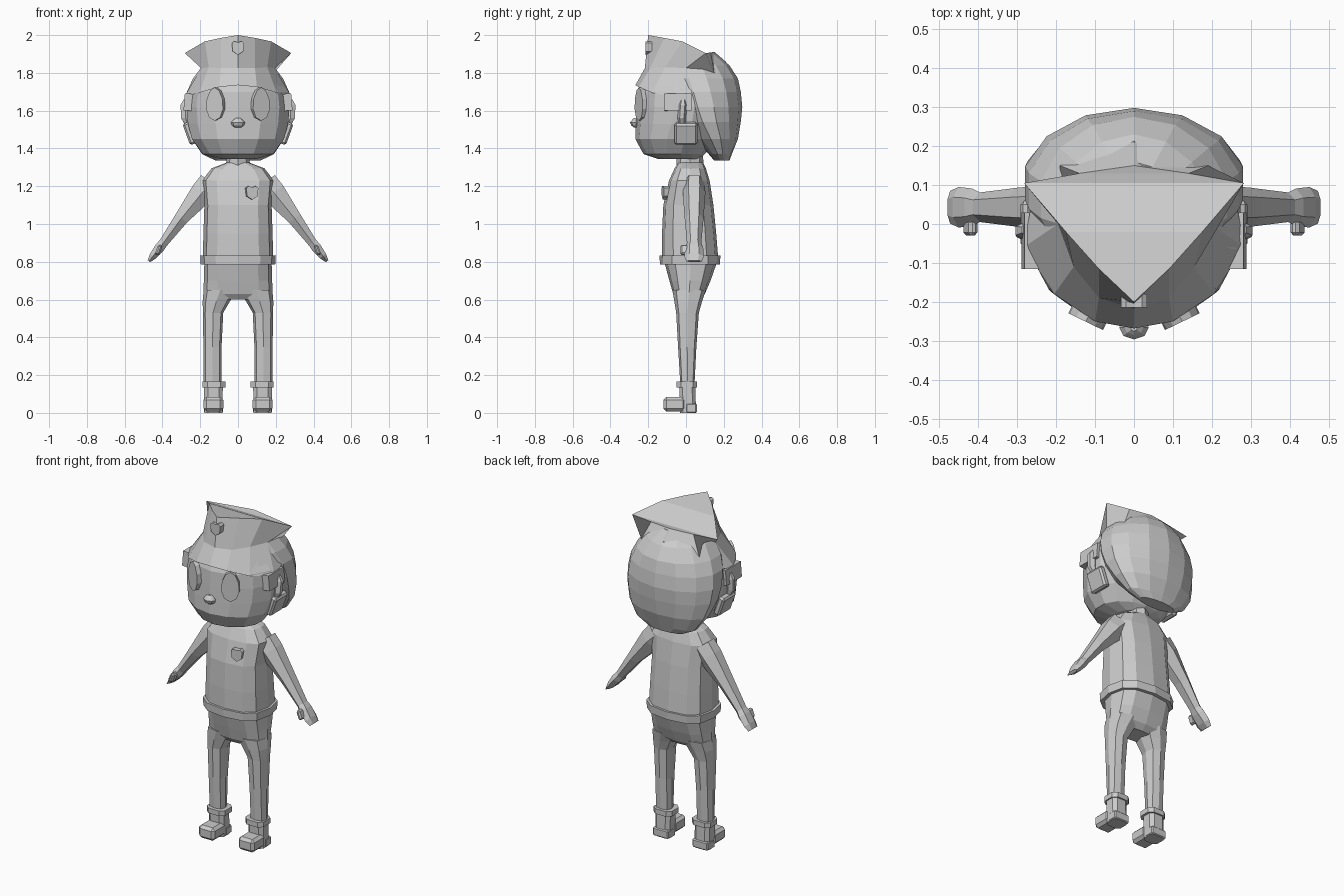
import bpy, bmesh, math
from mathutils import Vector, Matrix

if "Cube" in bpy.data.objects:
    bpy.data.objects.remove(bpy.data.objects["Cube"])

grey = bpy.data.materials.new("plain grey")
grey.diffuse_color = (0.6, 0.6, 0.6, 1)
grey.use_nodes = True
grey.node_tree.nodes["Principled BSDF"].inputs["Base Color"].default_value = grey.diffuse_color


def finish(name, bm, mirror=False):
    bmesh.ops.recalc_face_normals(bm, faces=bm.faces)
    mesh = bpy.data.meshes.new(name)
    bm.to_mesh(mesh)
    bm.free()
    mesh.materials.append(grey)
    ob = bpy.data.objects.new(name, mesh)
    bpy.context.collection.objects.link(ob)
    if mirror:
        ob.modifiers.new("mirror", 'MIRROR')
    return ob


def skin(name, loops, mirror=False, caps=True):
    """Join equal-length closed loops of points into a solid."""
    bm = bmesh.new()
    rows = [[bm.verts.new(p) for p in lp] for lp in loops]
    for a, b in zip(rows, rows[1:]):
        for i in range(len(a)):
            j = (i + 1) % len(a)
            bm.faces.new((a[i], a[j], b[j], b[i]))
    if caps:
        bm.faces.new(rows[0])
        bm.faces.new(rows[-1])
    return finish(name, bm, mirror)


def spow(v, e):
    return math.copysign(abs(v) ** e, v)


def loft(name, rings, n=12, e=1.0, mirror=False, phase=0.0):
    """Rings are (centre x, z, half width, front y, back y)."""
    loops = []
    for cx, z, rx, yf, yb in rings:
        cy, ry = (yf + yb) / 2, (yb - yf) / 2
        ang = [2 * math.pi * (i + phase) / n for i in range(n)]
        loops.append([(cx + rx * spow(math.sin(a), e), cy - ry * spow(math.cos(a), e), z) for a in ang])
    return skin(name, loops, mirror)


def block(name, lo, hi, bevel=0.0, mirror=False, turn=0.0):
    """Box between two corners, leaned about the y axis."""
    lo, hi = Vector(lo), Vector(hi)
    bm = bmesh.new()
    bmesh.ops.create_cube(bm, size=1)
    bmesh.ops.scale(bm, vec=hi - lo, verts=bm.verts)
    if bevel:
        bmesh.ops.bevel(bm, geom=bm.edges[:], offset=bevel, segments=1, affect='EDGES')
    bm.transform(Matrix.Translation((lo + hi) / 2) @ Matrix.Rotation(turn, 4, 'Y'))
    return finish(name, bm, mirror)


def plate(name, outline, depth, matrix, mirror=False):
    """Flat outline in x,z with thickness along y."""
    loops = [[matrix @ Vector((x, y, z)) for x, z in outline] for y in (-depth / 2, depth / 2)]
    return skin(name, loops, mirror)


# Head with flat underside
loft("head", [(0, 1.345, .10, -.15, .07), (0, 1.37, .19, -.225, .10), (0, 1.45, .25, -.268, .16),
              (0, 1.53, .272, -.266, .22), (0, 1.62, .28, -.262, .24), (0, 1.70, .27, -.258, .24),
              (0, 1.76, .22, -.235, .22)], 14)

# Hair shell round the back and crown
loft("hair", [(0, 1.335, .12, .15, .23), (0, 1.37, .195, .12, .243), (0, 1.45, .25, .04, .275),
              (0, 1.54, .28, -.04, .29), (0, 1.62, .287, -.09, .298), (0, 1.70, .277, -.12, .29),
              (0, 1.77, .245, -.15, .275), (0, 1.84, .19, -.15, .23), (0, 1.90, .11, -.12, .16)], 14)
block("sideburn", (.235, -.115, 1.60), (.285, .03, 1.69), mirror=True, turn=-.08)
block("side_lock", (.235, -.06, 1.42), (.275, .06, 1.54), .01, True, turn=.35)

# Ears
loft("ear", [(.265, 1.53, .022, -.04, .0), (.277, 1.56, .028, -.045, .0),
             (.28, 1.63, .028, -.04, .005), (.27, 1.66, .02, -.03, .0)], 6, mirror=True)

# Peaked cap: half columns from front to back (brim, waist, top), mirrored into loops
half = [((0, -.268, 1.735), (0, -.218, 1.825), (0, -.2, 2.0)),
        ((.10, -.25, 1.725), (.09, -.19, 1.825), (.09, -.115, 1.985)),
        ((.205, -.18, 1.695), (.155, -.11, 1.83), (.175, -.02, 1.967)),
        ((.283, -.06, 1.675), (.195, .0, 1.825), (.282, .105, 1.905)),
        ((.255, .10, 1.72), (.19, .15, 1.80), (.14, .13, 1.908)),
        ((0, .26, 1.78), (0, .21, 1.86), (0, .15, 1.912))]
cap_loops = []
for k in range(3):
    right = [c[k] for c in half]
    cap_loops.append(right + [(-x, y, z) for x, y, z in right[-2:0:-1]])
skin("cap_side", cap_loops, caps=False)
bm = bmesh.new()
pts = [bm.verts.new(p) for p in cap_loops[2]]
for i in range(4):
    quad = (pts[i], pts[i + 1], pts[-i - 1], pts[-i]) if i else (pts[0], pts[1], pts[-1])
    bm.faces.new(quad)
bm.faces.new((pts[4], pts[5], pts[6]))
finish("cap_top", bm)

# Eyes and nose
oval = [(.05 * math.sin(a) * (1 - .12 * math.cos(a)), .088 * math.cos(a))
        for a in (i * math.pi / 5 for i in range(10))]
plate("eye", oval, .028, Matrix.Translation((.118, -.238, 1.635)) @ Matrix.Rotation(.45, 4, 'Z'), True)
loft("nose", [(0, 1.51, .015, -.275, -.25), (0, 1.522, .032, -.29, -.24), (0, 1.538, .038, -.296, -.235),
              (0, 1.552, .025, -.285, -.245), (0, 1.562, .01, -.275, -.25)], 8)

# Shield badges on cap and chest
shield = [(-.033, .025), (-.02, .035), (0, .03), (.02, .035), (.033, .025),
          (.028, -.018), (0, -.036), (-.028, -.018)]
plate("cap_badge", shield, .035, Matrix.Translation((0, -.197, 1.932)))
plate("chest_badge", shield, .03, Matrix.Translation((.073, -.108, 1.165)) @ Matrix.Rotation(.2, 4, 'Z'))

# Neck, shirt and belt
loft("neck", [(0, 1.29, .065, -.05, .095), (0, 1.36, .06, -.05, .09)], 8)
loft("shirt", [(0, 1.325, .06, -.04, .09), (0, 1.295, .14, -.06, .105), (0, 1.23, .19, -.09, .125),
               (0, 1.10, .178, -.12, .145), (0, .95, .183, -.127, .16), (0, .80, .187, -.127, .172)], 12, .75)
loft("belt", [(0, .785, .197, -.138, .18), (0, .832, .2, -.14, .182)], 12, .75)

# Arms and hands: leaning hexagonal sections
arm = [(.14, 1.215, .07, .055), (.19, 1.165, .062, .06), (.30, 1.03, .037, .05), (.395, .90, .024, .038),
       (.415, .875, .026, .048), (.45, .83, .02, .052), (.472, .803, .008, .042)]
d = Vector((.78, 0, .63))
loops = []
for x, z, t, w in arm:
    c = Vector((x, .043, z))
    loops.append([c + d * t * u + Vector((0, w * v, 0))
                  for u, v in ((1, -.5), (1, .5), (0, 1), (-1, .5), (-1, -.5), (0, -1))])
skin("arm", loops, True)
block("thumb", (.408, -.03, .835), (.432, .012, .89), .008, True, turn=-.35)

# Trousers
loft("trouser_seat", [(0, .60, .10, -.045, .07), (0, .63, .183, -.068, .10), (0, .70, .181, -.088, .13),
                      (0, .80, .178, -.115, .165)], 12, .75)
loft("trouser_leg", [(.135, .15, .047, -.03, .045), (.135, .35, .048, -.042, .055),
                     (.132, .53, .054, -.052, .068), (.115, .59, .072, -.062, .085),
                     (.094, .65, .088, -.072, .105)], 8, .75, True)

# Boots
loft("boot_cuff", [(.127, .135, .063, -.052, .062), (.127, .165, .063, -.052, .062)], 8, .6, True, .5)
loft("boot_shaft", [(.13, .0, .05, -.035, .055), (.13, .14, .052, -.038, .052)], 8, .6, True, .5)
block("boot_toe", (.078, -.12, .008), (.183, .0, .085), .016, True)
block("boot_heel", (.08, .0, 0), (.181, .057, .05), .006, True)
